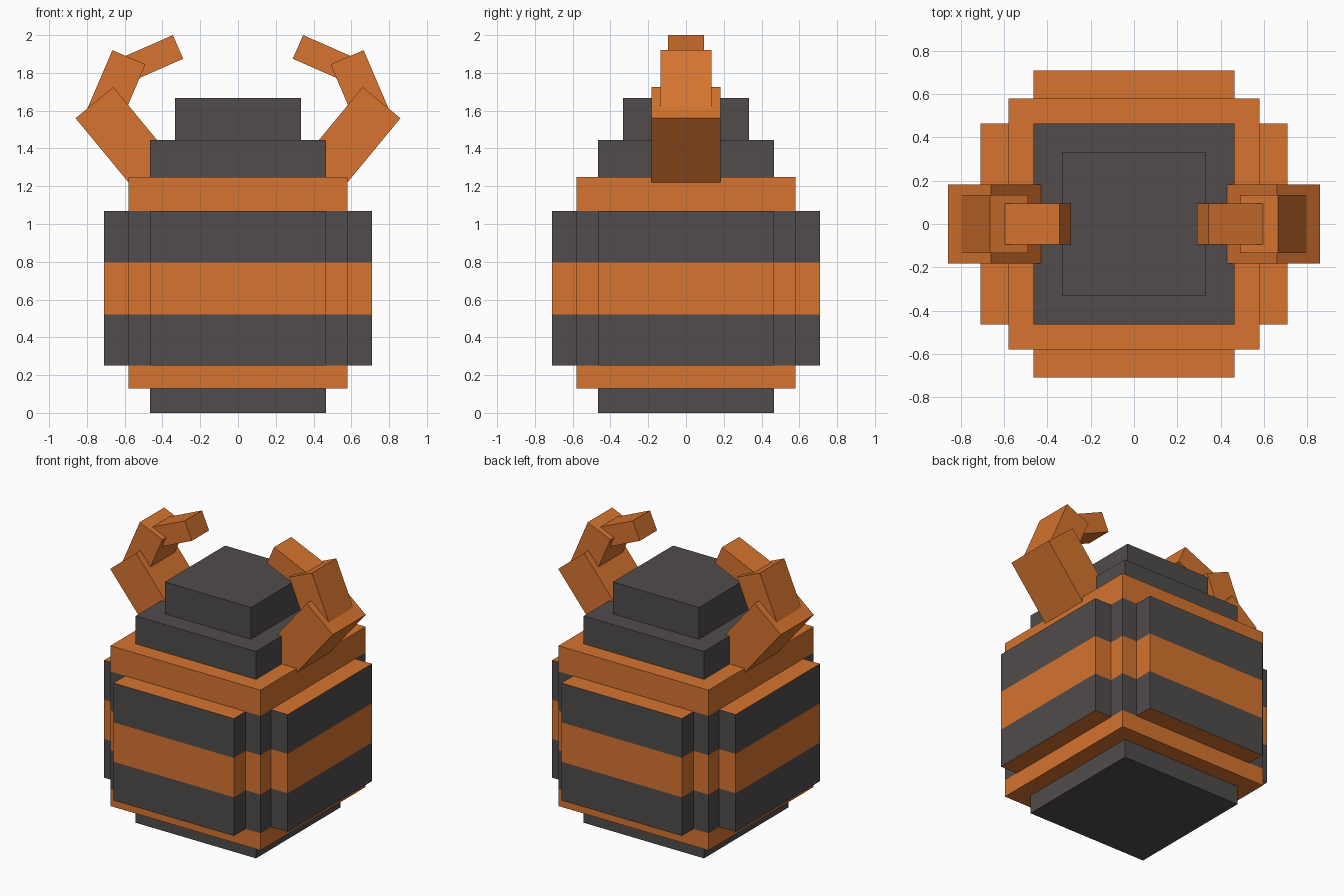
import bpy, bmesh
from mathutils import Vector, Matrix

cube = bpy.data.objects.get("Cube")
if cube:
    bpy.data.objects.remove(cube, do_unlink=True)


def make_material(name, colour):
    mat = bpy.data.materials.new(name)
    mat.use_nodes = True
    mat.diffuse_color = colour
    mat.node_tree.nodes["Principled BSDF"].inputs["Base Color"].default_value = colour
    return mat


ORANGE = make_material("burnt_orange", (0.67, 0.174, 0.028, 1))
GREY = make_material("charcoal_grey", (0.08, 0.072, 0.07, 1))


def finish(bm, name, *materials):
    bmesh.ops.recalc_face_normals(bm, faces=bm.faces)
    mesh = bpy.data.meshes.new(name)
    bm.to_mesh(mesh)
    bm.free()
    for mat in materials:
        mesh.materials.append(mat)
    obj = bpy.data.objects.new(name, mesh)
    bpy.context.collection.objects.link(obj)
    return obj


def box(name, size, matrix, mat):
    bm = bmesh.new()
    bmesh.ops.create_cube(bm, size=1, matrix=matrix @ Matrix.Diagonal((*size, 1)))
    return finish(bm, name, mat)


# Square tiers below and above the barrel
CORE, PANEL, OUTER = 0.58, 0.465, 0.71
for name, half, low, high, mat in (
        ("foot_tier", PANEL, 0, 0.13, GREY),
        ("lower_tier", CORE, 0.13, 0.25, ORANGE),
        ("shoulder_tier", CORE, 1.07, 1.25, ORANGE),
        ("neck_tier", PANEL, 1.25, 1.445, GREY),
        ("top_tier", 0.333, 1.445, 1.667, GREY)):
    box(name, (2 * half, 2 * half, high - low),
        Matrix.Translation((0, 0, (low + high) / 2)), mat)

# Barrel: square core with a raised panel on each side, extruded in stripes
quarter = [(OUTER, PANEL), (CORE, PANEL), (CORE, CORE), (PANEL, CORE), (PANEL, OUTER)]
outline = []
for turn in range(4):
    outline += quarter
    quarter = [(-y, x) for x, y in quarter]
bm = bmesh.new()
rings = [[bm.verts.new((x, y, z)) for x, y in outline] for z in (0.25, 0.52, 0.795, 1.07)]
for band in range(3):
    low, high = rings[band], rings[band + 1]
    for i in range(len(outline)):
        j = (i + 1) % len(outline)
        face = bm.faces.new((low[i], low[j], high[j], high[i]))
        face.material_index = 0 if band == 1 else 1
bm.faces.new(rings[0])
bm.faces.new(rings[-1])
finish(bm, "striped_barrel", ORANGE, GREY)

# Curled arms: each segment is set by its outer end edge and its length
segments = (
    ("lower_arm", (0.66, 1.725), (0.86, 1.56), 0.5, 0.365),
    ("middle_arm", (0.49, 1.845), (0.665, 1.92), 0.38, 0.27),
    ("arm_tip", (0.29, 1.875), (0.345, 2.0), 0.33, 0.19))
for side, sign in (("left", 1), ("right", -1)):
    for name, a, b, length, depth in segments:
        start = Vector((a[0] * sign, 0, a[1]))
        end = Vector((b[0] * sign, 0, b[1]))
        across = (end - start).normalized()
        along = across.cross(Vector((0, 1, 0))) * -sign
        frame = Matrix((across, (0, 1, 0), along)).transposed().to_4x4()
        centre = (start + end) / 2 + along * length / 2
        box(f"{side}_{name}", ((end - start).length, depth, length),
            Matrix.Translation(centre) @ frame, ORANGE)
